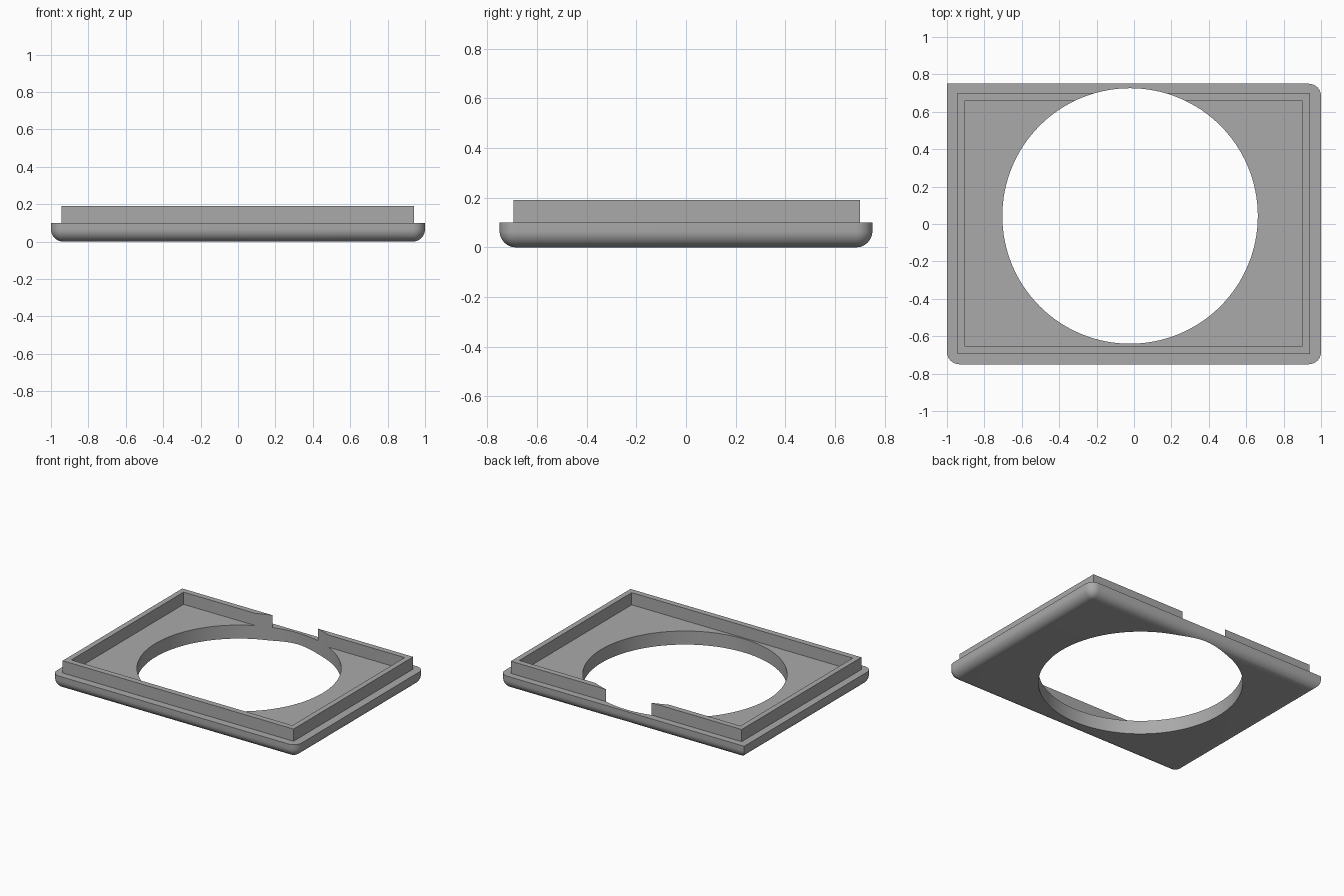
import bpy, bmesh, math
from mathutils import Vector

cube = bpy.data.objects.get("Cube")
if cube:
    bpy.data.objects.remove(cube, do_unlink=True)

HALF_X, HALF_Y, PLATE_TOP, RIM_TOP = 1.0, 0.75, 0.10, 0.19
RADIUS = 0.066
STEPS = 10

grey = bpy.data.materials.new("plain grey")
grey.use_nodes = True
grey.diffuse_color = (0.4, 0.4, 0.4, 1)
grey.node_tree.nodes["Principled BSDF"].inputs["Base Color"].default_value = (0.4, 0.4, 0.4, 1)


def finish(name, bm):
    bmesh.ops.recalc_face_normals(bm, faces=bm.faces)
    mesh = bpy.data.meshes.new(name)
    bm.to_mesh(mesh)
    bm.free()
    mesh.materials.append(grey)
    obj = bpy.data.objects.new(name, mesh)
    bpy.context.collection.objects.link(obj)
    return obj


def box(name, low, high):
    bm = bmesh.new()
    bmesh.ops.create_cube(bm, size=1)
    low, high = Vector(low), Vector(high)
    for v in bm.verts:
        v.co = (low + high) / 2 + v.co * (high - low)
    return finish(name, bm)


def outline(inset):
    """Rectangle with three rounded corners and a square back right one."""
    points = []
    for i, (sx, sy) in enumerate([(1, 1), (-1, 1), (-1, -1), (1, -1)]):
        r = 0 if (sx, sy) == (-1, 1) else RADIUS - inset
        cx, cy = sx * (HALF_X - inset - r), sy * (HALF_Y - inset - r)
        for k in range(STEPS + 1):
            a = math.pi / 2 * (i + k / STEPS)
            points.append((cx + r * math.cos(a), cy + r * math.sin(a)))
    return points


def combine(target, tool, operation):
    mod = target.modifiers.new(operation.lower(), 'BOOLEAN')
    mod.operation, mod.object, mod.solver = operation, tool, 'EXACT'
    bpy.context.view_layer.objects.active = target
    bpy.ops.object.modifier_apply(modifier=mod.name)
    bpy.data.objects.remove(tool, do_unlink=True)


# Base plate with a rounded lower edge
bm = bmesh.new()
layers = []
for k in range(STEPS + 1):
    a = math.pi / 2 * k / STEPS
    layers.append((RADIUS * (1 - math.sin(a)), RADIUS * (1 - math.cos(a))))
layers.append((0, PLATE_TOP))
rings = [[bm.verts.new((x, y, z)) for x, y in outline(inset)] for inset, z in layers]
for lower, upper in zip(rings, rings[1:]):
    for i in range(len(lower)):
        j = (i + 1) % len(lower)
        bm.faces.new((lower[i], lower[j], upper[j], upper[i]))
bm.faces.new(rings[0])
bm.faces.new(rings[-1])
bmesh.ops.remove_doubles(bm, verts=bm.verts, dist=0.0001)
frame = finish("bezel_frame", bm)

# Raised lip around a shallow pocket
combine(frame, box("lip", (-0.945, -0.695, 0.08), (0.94, 0.70, RIM_TOP)), 'UNION')
combine(frame, box("pocket", (-0.905, -0.652, PLATE_TOP), (0.9, 0.658, 0.3)), 'DIFFERENCE')

# Round opening that also notches the back lip
bm = bmesh.new()
bmesh.ops.create_cone(bm, cap_ends=True, segments=128, radius1=0.683, radius2=0.683, depth=1)
bmesh.ops.translate(bm, verts=bm.verts, vec=(-0.021, 0.043, 0))
combine(frame, finish("opening", bm), 'DIFFERENCE')

bpy.ops.object.select_all(action='DESELECT')
frame.select_set(True)
bpy.context.view_layer.objects.active = frame
bpy.ops.object.shade_smooth_by_angle(angle=math.radians(30))
